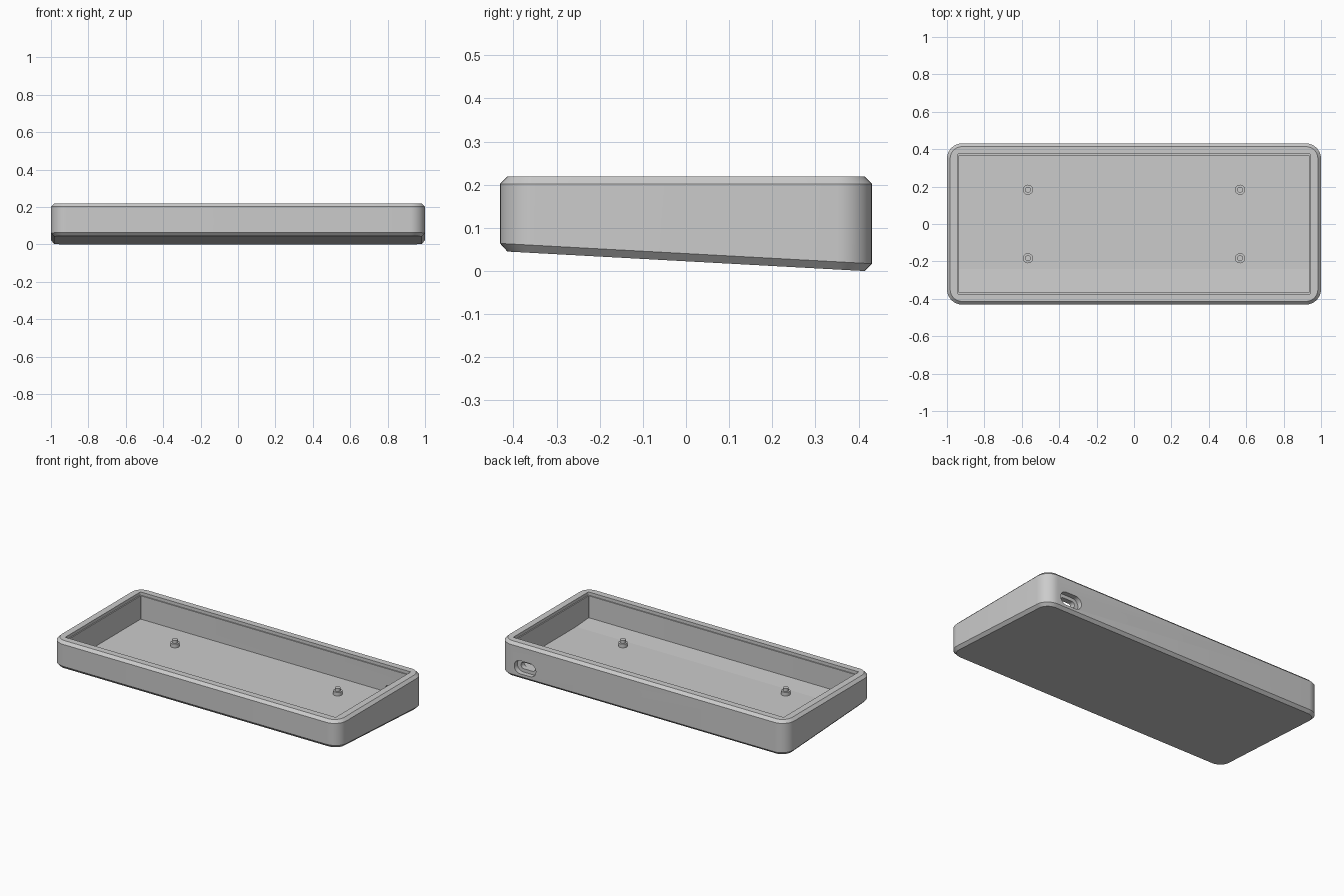
import bpy, bmesh, math

if "Cube" in bpy.data.objects:
    bpy.data.objects.remove(bpy.data.objects["Cube"])

grey = bpy.data.materials.new("light_grey")
grey.diffuse_color = (0.6, 0.6, 0.6, 1)
grey.use_nodes = True
grey.node_tree.nodes["Principled BSDF"].inputs["Base Color"].default_value = grey.diffuse_color

FLOOR = 0.052


def finish(name, bm):
    bmesh.ops.recalc_face_normals(bm, faces=bm.faces)
    mesh = bpy.data.meshes.new(name)
    bm.to_mesh(mesh)
    bm.free()
    mesh.materials.append(grey)
    ob = bpy.data.objects.new(name, mesh)
    bpy.context.collection.objects.link(ob)
    return ob


def smooth(ob):
    bpy.ops.object.select_all(action='DESELECT')
    ob.select_set(True)
    bpy.context.view_layer.objects.active = ob
    bpy.ops.object.shade_smooth_by_angle(angle=math.radians(30))


def rounded(hx, hy, r, n=10):
    """Points of a rounded rectangle, counter-clockwise."""
    pts = []
    for k, (sx, sy) in enumerate([(1, 1), (-1, 1), (-1, -1), (1, -1)]):
        for i in range(n + 1):
            a = math.pi / 2 * (k + i / n)
            pts.append((sx * (hx - r) + r * math.cos(a),
                        sy * (hy - r) + r * math.sin(a)))
    return pts


def loft(name, rings):
    """Skin a list of equal-length rings and cap both ends."""
    bm = bmesh.new()
    loops = [[bm.verts.new(p) for p in ring] for ring in rings]
    for a, b in zip(loops, loops[1:]):
        for i in range(len(a)):
            j = (i + 1) % len(a)
            bm.faces.new((a[i], a[j], b[j], b[i]))
    bm.faces.new(loops[0][::-1])
    bm.faces.new(loops[-1])
    return finish(name, bm)


# case: sloped underside, bevelled rims, stepped inner lip, flat floor
def level(hx, hy, r, z, slope=0.0):
    return [(x, y, z + slope * y) for x, y in rounded(hx, hy, r)]


TILT = -0.0545
case = loft("case", [
    level(0.983, 0.414, 0.065, 0.0226, TILT),
    level(1.0, 0.431, 0.082, 0.0405, TILT),
    level(1.0, 0.431, 0.082, 0.202),
    level(0.983, 0.414, 0.065, 0.219),
    level(0.942, 0.374, 0.005, 0.219),
    level(0.942, 0.374, 0.005, 0.199),
    level(0.935, 0.367, 0.004, 0.199),
    level(0.935, 0.367, 0.004, FLOOR),
])


# cable port in the back wall: wide recess with a smaller through slot
def cut_slot(w, h, y0, y1):
    outline = rounded(w / 2, h / 2, h / 2 - 0.0005, 8)
    cutter = loft("port_cutter", [[(0.82 + x, y, 0.075 + z) for x, z in outline]
                                  for y in (y0, y1)])
    cutter.hide_render = True
    mod = case.modifiers.new("port", 'BOOLEAN')
    mod.operation = 'DIFFERENCE'
    mod.solver = 'EXACT'
    mod.object = cutter
    bpy.ops.object.select_all(action='DESELECT')
    bpy.context.view_layer.objects.active = case
    case.select_set(True)
    bpy.ops.object.modifier_apply(modifier=mod.name)
    bpy.data.objects.remove(cutter, do_unlink=True)


cut_slot(0.15, 0.082, 0.40, 0.50)
cut_slot(0.10, 0.040, 0.33, 0.45)
smooth(case)

# shallow ramp thickening the floor along the front wall
profile = [(-0.367, FLOOR), (-0.24, FLOOR), (-0.367, FLOOR + 0.009)]
loft("floor_ramp", [[(x, y, z) for y, z in profile] for x in (-0.935, 0.935)])


# four stepped mounting posts
def circle(cx, cy, r, z, n=24):
    return [(cx + r * math.cos(2 * math.pi * i / n),
             cy + r * math.sin(2 * math.pi * i / n), z) for i in range(n)]


for sx in (-1, 1):
    for sy in (-1, 1):
        c = (sx * 0.567, sy * 0.183)
        smooth(loft("mounting_post", [
            circle(*c, 0.027, FLOOR - 0.004),
            circle(*c, 0.027, 0.075),
            circle(*c, 0.016, 0.075),
            circle(*c, 0.016, 0.093),
        ]))
